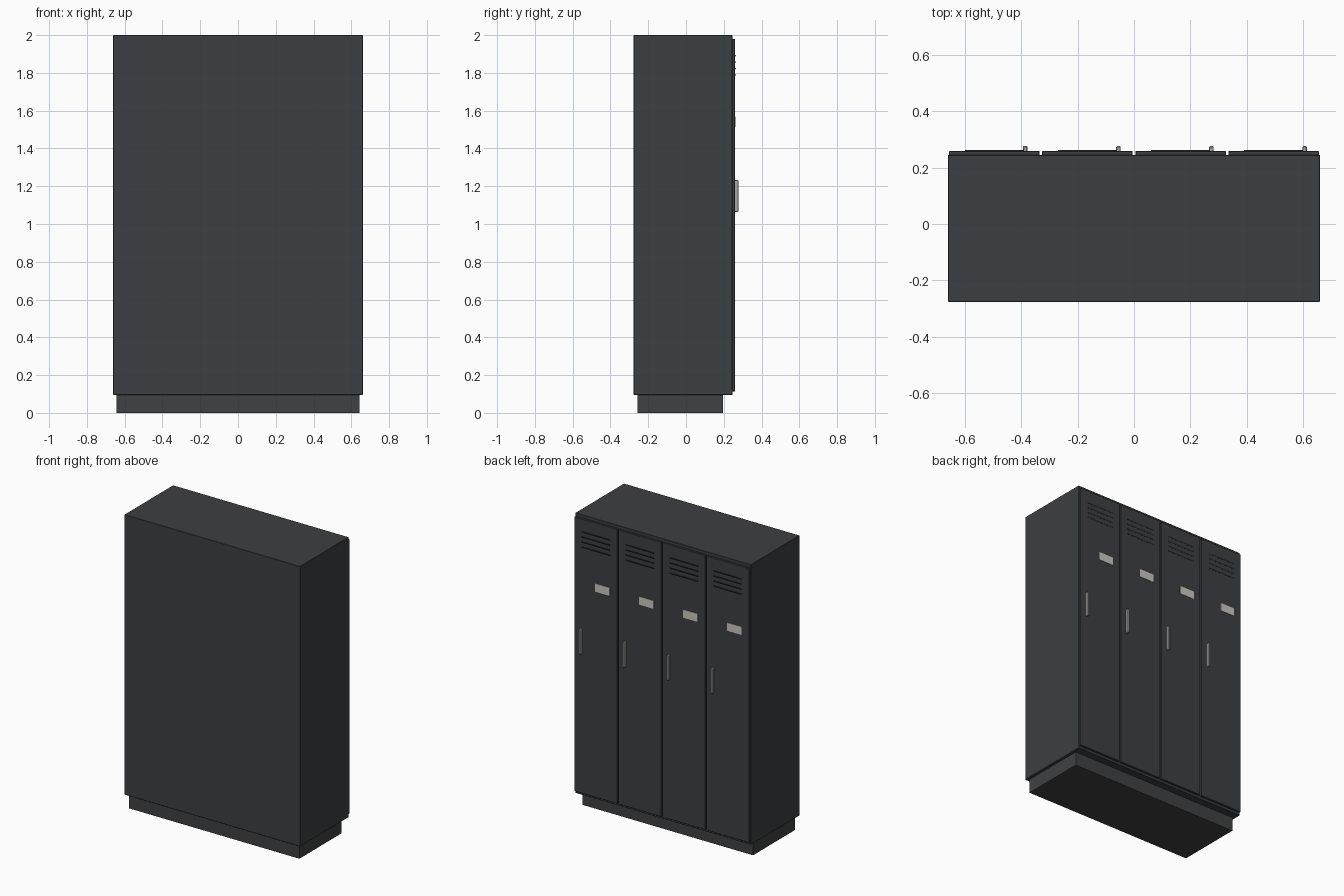
import bpy, math

if "Cube" in bpy.data.objects:
    bpy.data.objects.remove(bpy.data.objects["Cube"])


def material(name, color):
    m = bpy.data.materials.new(name)
    m.diffuse_color = (*color, 1)
    m.use_nodes = True
    m.node_tree.nodes["Principled BSDF"].inputs["Base Color"].default_value = m.diffuse_color
    return m


body_mat = material("dark_steel", (0.045, 0.05, 0.056))
base_mat = material("plinth_dark", (0.05, 0.052, 0.054))
vent_mat = material("vent_black", (0.02, 0.02, 0.022))
metal_mat = material("handle_metal", (0.4, 0.4, 0.4))
card_mat = material("label_card", (0.6, 0.58, 0.5))


def box(name, x, y, z, mat, bevel=0.0, tilt=0.0):
    """Box from (min, max) ranges on each axis."""
    bpy.ops.mesh.primitive_cube_add(
        size=1, location=[(a + b) / 2 for a, b in (x, y, z)])
    o = bpy.context.object
    o.name = name
    o.scale = [b - a for a, b in (x, y, z)]
    bpy.ops.object.transform_apply(location=False, rotation=False, scale=True)
    o.rotation_euler.x = tilt
    o.data.materials.append(mat)
    if bevel:
        m = o.modifiers.new("edge", 'BEVEL')
        m.width = bevel
        m.segments = 1
    return o


# Carcass and recessed plinth
box("cabinet_body", (-0.661, 0.661), (-0.277, 0.246), (0.095, 2.0), body_mat, 0.002)
box("plinth", (-0.642, 0.642), (-0.257, 0.196), (0.0, 0.097), base_mat)

# Four identical doors on the +y side
for i in range(4):
    n = i + 1
    c = (i - 1.5) * 0.331
    box(f"door_{n}", (c - 0.161, c + 0.161), (0.244, 0.26), (0.113, 1.98), body_mat, 0.002)
    # Vent louvres
    for k in range(4):
        z = 1.788 + k * 0.0345
        box(f"vent_{n}_{k + 1}", (c - 0.105, c + 0.105), (0.256, 0.2625),
            (z - 0.004, z + 0.004), vent_mat, tilt=math.radians(-20))
    # Name card
    box(f"label_plate_{n}", (c - 0.105, c + 0.005), (0.257, 0.2625), (1.513, 1.568), card_mat)
    # Pull handle
    box(f"handle_{n}", (c + 0.102, c + 0.118), (0.257, 0.277), (1.063, 1.234), metal_mat, 0.003)
